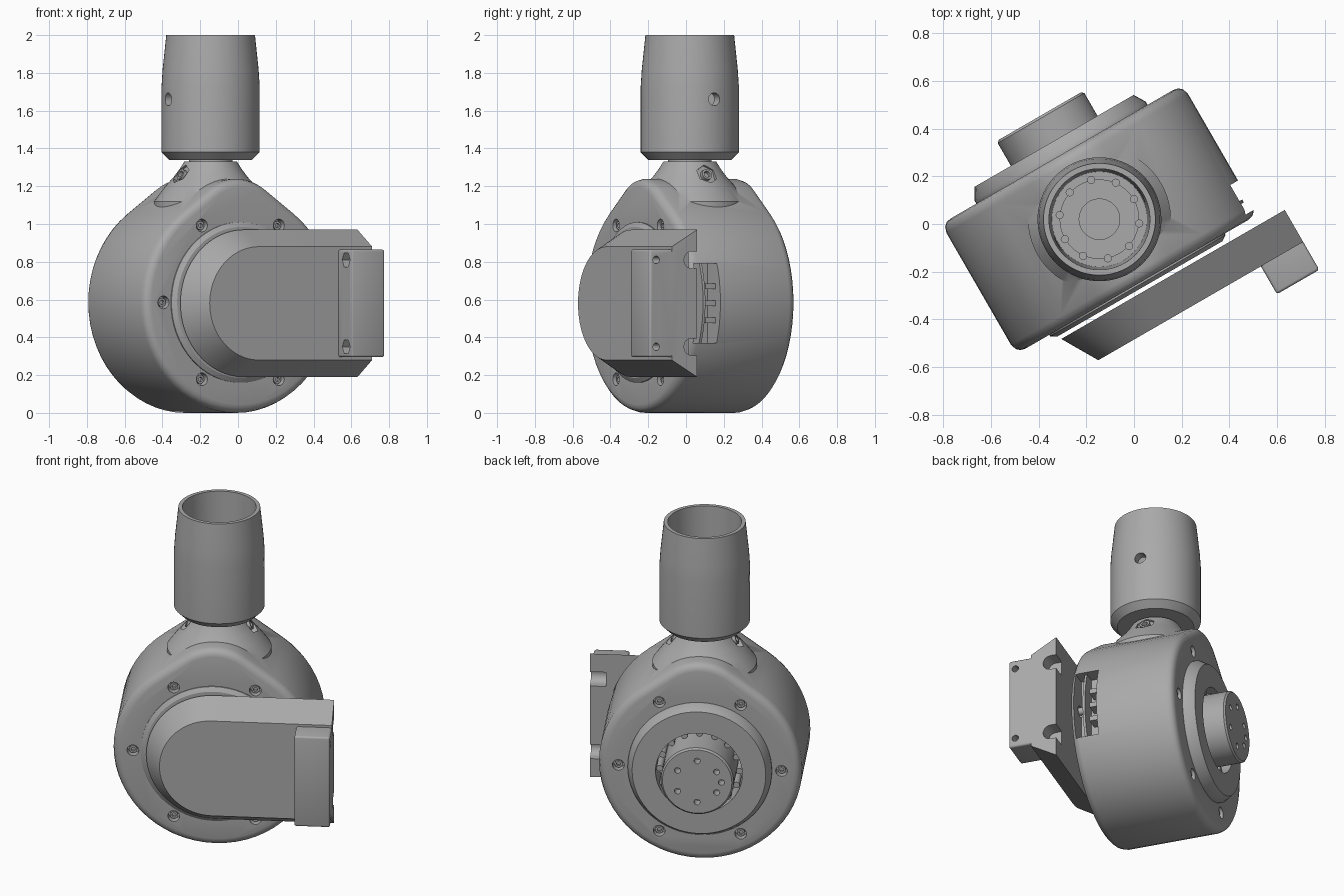
import bpy, bmesh
from math import sin, cos, radians, tau
from mathutils import Matrix, Vector

cube = bpy.data.objects.get("Cube")
if cube:
    bpy.data.objects.remove(cube)

mat = bpy.data.materials.new("mid_grey")
mat.use_nodes = True
GREY = (0.4, 0.4, 0.4, 1)
mat.diffuse_color = GREY
mat.node_tree.nodes["Principled BSDF"].inputs["Base Color"].default_value = GREY

C = 0.585        # height of the drum axis
R = 0.585        # drum radius
parts = []


def add(name, bm):
    bmesh.ops.recalc_face_normals(bm, faces=bm.faces)
    me = bpy.data.meshes.new(name)
    bm.to_mesh(me)
    bm.free()
    me.materials.append(mat)
    ob = bpy.data.objects.new(name, me)
    bpy.context.collection.objects.link(ob)
    parts.append(ob)
    return ob


def loft(name, rings):
    """Skin a list of equal-length closed rings and cap both ends."""
    bm = bmesh.new()
    vs = [[bm.verts.new(p) for p in ring] for ring in rings]
    n = len(vs[0])
    for a, b in zip(vs, vs[1:]):
        for i in range(n):
            bm.faces.new((a[i], a[(i + 1) % n], b[(i + 1) % n], b[i]))
    bm.faces.new(vs[0])
    bm.faces.new(vs[-1])
    return add(name, bm)


def turned(name, profile, axis="Y", n=64, at=(0, 0, 0)):
    """Turn (radius, position) pairs around an axis."""
    rings = []
    for r, h in profile:
        ring = []
        for i in range(n):
            c, s = r * cos(tau * i / n), r * sin(tau * i / n)
            p = {"X": (h, c, s), "Y": (c, h, s), "Z": (c, s, h)}[axis]
            ring.append(Vector(p) + Vector(at))
        rings.append(ring)
    return loft(name, rings)


def rod(name, r, a, b, axis="Y", at=(0, 0, 0), n=20):
    return turned(name, [(r, a), (r, b)], axis, n, at)


def box(name, lo, hi, bevel=0):
    bm = bmesh.new()
    bmesh.ops.create_cube(bm, size=1)
    for v in bm.verts:
        v.co = [l + (h - l) * (c + 0.5) for l, h, c in zip(lo, hi, v.co)]
    if bevel:
        bmesh.ops.bevel(bm, geom=bm.edges[:], offset=bevel, segments=3,
                        profile=0.5, affect='EDGES')
    return add(name, bm)


def combine(target, others, op):
    """Bake boolean operations into the target and drop the helpers."""
    for o in others:
        m = target.modifiers.new("bool", 'BOOLEAN')
        m.operation, m.object, m.solver = op, o, 'EXACT'
    bpy.context.view_layer.update()
    dg = bpy.context.evaluated_depsgraph_get()
    me = bpy.data.meshes.new_from_object(target.evaluated_get(dg))
    target.modifiers.clear()
    target.data = me
    for o in others:
        parts.remove(o)
        bpy.data.objects.remove(o)


def polar(r, deg):
    return (r * cos(radians(deg)), 0, C + r * sin(radians(deg)))


def teardrop(v, d):
    """Drum outline: big circle joined by tangents to a small upper one."""
    low = [(a, R - d, C) for a in range(126, 415, 6)]
    top = [(a, 0.29 - d, C + 0.364) for a in range(54, 127, 6)]
    return [(r * cos(radians(a)), v, z + r * sin(radians(a))) for a, r, z in low + top]


# Housing: rounded teardrop drum, neck and round bosses
edge = [(0.315, 0.045), (0.310, 0.024), (0.296, 0.008), (0.27, 0)]
housing = loft("housing", [teardrop(-v, d) for v, d in edge]
               + [teardrop(v, d) for v, d in reversed(edge)])
neck = turned("neck", [(0.30, 0.95), (0.30, 1.12), (0.24, 1.2), (0.195, 1.25),
                       (0.165, 1.29), (0.14, 1.33)], "Z")
back_boss = turned("back_boss", [(0.415, 0.25), (0.415, 0.33), (0.385, 0.38)], at=(0, 0, C))
front_boss = turned("front_boss", [(0.425, -0.28), (0.425, -0.322), (0.40, -0.338)], at=(0, 0, C))
combine(housing, [neck, back_boss, front_boss], 'UNION')

# Openings in the housing
cuts = [rod("bearing_bore", 0.25, 0.22, 0.5, at=(0, 0, C), n=64),
        box("side_window", (0.45, -0.29, 0.37), (0.7, -0.15, 0.79))]
for side in (-1, 1):
    for k in range(6):
        cuts.append(rod("screw_pocket", 0.034, side * 0.27, side * 0.4, at=polar(0.47, 60 * k)))
    tilt = turned("nut_pocket", [(0.058, 0), (0.058, 0.2)], "Z", 6)
    tilt.data.transform(Matrix.Translation((side * 0.165, 0, 1.255))
                        @ Matrix.Rotation(side * radians(65), 4, 'Y'))
    cuts.append(tilt)
combine(housing, cuts, 'DIFFERENCE')

# Screws, each with a hollow socket
for side in (-1, 1):
    for k in range(6):
        turned("housing_screw", [(0.023, side * 0.26), (0.023, side * 0.3),
                                 (0.012, side * 0.3), (0.012, side * 0.285)],
               n=16, at=polar(0.47, 60 * k))
    bolt = turned("neck_bolt", [(0.03, -0.02), (0.03, 0.022), (0.018, 0.022), (0.018, 0)], "Z", 16)
    bolt.data.transform(Matrix.Translation((side * 0.165, 0, 1.255))
                        @ Matrix.Rotation(side * radians(65), 4, 'Y'))

# Parts seen through the side window
rod("window_fin", 0.56, -0.242, -0.228, at=(0, 0, C), n=96)
for z in (0.49, 0.58, 0.67):
    box("window_rib", (0.44, -0.21, z - 0.015), (0.53, -0.15, z + 0.015))

# Output hub with bolt holes and bearing balls around it
hub = turned("output_hub", [(0.21, 0.2), (0.21, 0.49), (0.2, 0.5)], at=(0, 0, C))
spots = [polar(0.13, 30 + 60 * k) for k in range(6)] + [polar(0.14, 180)]
combine(hub, [rod("hub_hole", 0.018, 0.44, 0.55, at=p, n=16) for p in spots], 'DIFFERENCE')
for k in range(16):
    rod("bearing_roller", 0.019, 0.21, 0.34, at=polar(0.23, k * 22.5), n=12)


# Arm: tapered plate with a round end and a clamp block
def stadium(v, h, end=0.693):
    arc = [(h * cos(radians(a)), v, C - 0.005 + h * sin(radians(a))) for a in range(90, 271, 5)]
    return arc + [(end, v, C - 0.005 - h), (end, v, C - 0.005 + h)]


arm = loft("arm", [stadium(-0.355, 0.39), stadium(-0.51, 0.30)])
block = box("clamp_block", (0.488, -0.645, 0.295), (0.693, -0.45, 0.865), 0.012)
combine(arm, [block], 'UNION')
cuts = []
for z in (0.35, 0.81):
    cuts.append(rod("bolt_hole", 0.02, 0.4, 0.8, "X", (0, -0.605, z)))
    cuts.append(rod("nut_recess", 0.042, 0.4, 0.53, "X", (0, -0.59, z), 6))
    cuts.append(rod("edge_notch", 0.045, 0.60, 0.8, "X", (0, -0.39, z), 24))
    cuts.append(box("notch_mouth", (0.60, -0.39, z - 0.045), (0.8, -0.3, z + 0.045)))
combine(arm, cuts, 'DIFFERENCE')

# Hollow tube on a short shaft
rod("neck_shaft", 0.115, 1.3, 1.37, "Z", n=48)
tube = turned("tube", [(0.22, 1.34), (0.26, 1.38), (0.26, 1.73), (0.254, 1.82), (0.235, 2.0),
                       (0.212, 2.0), (0.2, 1.5), (0.165, 1.5), (0.165, 1.45),
                       (0.085, 1.45), (0.085, 1.42)], "Z")
combine(tube, [rod("cross_hole", 0.034, -0.4, 0.4, "X", (0, 0, 1.66))], 'DIFFERENCE')
for k in range(10):
    a = tau * k / 10
    rod("tube_bearing_roller", 0.017, 1.46, 1.52, "Z", (0.168 * cos(a), 0.168 * sin(a), 0), 12)

# Turn the whole assembly and shade it
place = Matrix.Translation((-0.145, 0.02, 0)) @ Matrix.Rotation(radians(30), 4, 'Z')
bpy.ops.object.select_all(action='DESELECT')
for ob in parts:
    ob.data.transform(place)
    ob.select_set(True)
bpy.context.view_layer.objects.active = housing
bpy.ops.object.shade_smooth_by_angle(angle=radians(32))
